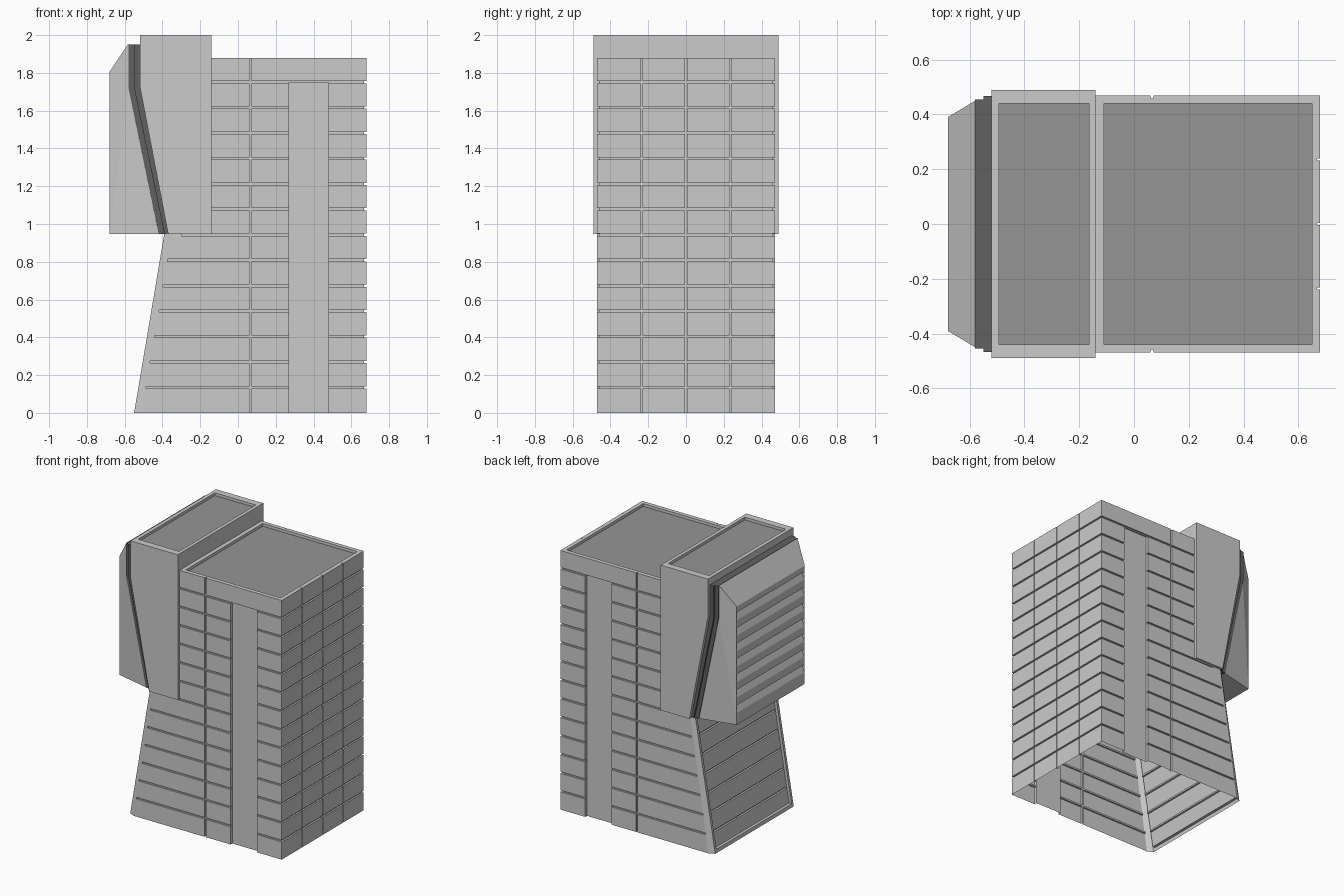
import bpy, bmesh

if "Cube" in bpy.data.objects:
    bpy.data.objects.remove(bpy.data.objects["Cube"])


def mesh_object(name, verts, faces, color=None):
    me = bpy.data.meshes.new(name)
    me.from_pydata(verts, [], faces)
    bm = bmesh.new()
    bm.from_mesh(me)
    bmesh.ops.recalc_face_normals(bm, faces=bm.faces)
    bm.to_mesh(me)
    bm.free()
    ob = bpy.data.objects.new(name, me)
    bpy.context.collection.objects.link(ob)
    if color:
        mat = bpy.data.materials.new(name)
        mat.diffuse_color = (color, color, color, 1)
        mat.use_nodes = True
        mat.node_tree.nodes["Principled BSDF"].inputs["Base Color"].default_value = mat.diffuse_color
        me.materials.append(mat)
    return ob


def loft(sections):
    """Verts and faces of a closed solid through equal-sized point loops."""
    n, m = len(sections[0]), len(sections)
    faces = [tuple(range(n)), tuple(range((m - 1) * n, m * n))]
    for k in range(m - 1):
        for i in range(n):
            j = (i + 1) % n
            faces.append((k * n + i, k * n + j, k * n + n + j, k * n + n + i))
    return [p for s in sections for p in s], faces


def prism_y(pts, y):
    return loft([[(x, s, z) for x, z in pts] for s in (-y, y)])


def prism_z(pts, z0, z1):
    return loft([[(x, y, z) for x, y in pts] for z in (z0, z1)])


def box(x0, x1, y0, y1, z0, z1):
    return prism_z([(x0, y0), (x1, y0), (x1, y1), (x0, y1)], z0, z1)


def cut(ob, solids):
    """Subtract a group of disjoint solids."""
    verts, faces = [], []
    for v, f in solids:
        o = len(verts)
        verts += v
        faces += [tuple(i + o for i in q) for q in f]
    cutter = mesh_object("cutter", verts, faces)
    mod = ob.modifiers.new("cut", 'BOOLEAN')
    mod.operation, mod.solver, mod.object = 'DIFFERENCE', 'EXACT', cutter
    dg = bpy.context.evaluated_depsgraph_get()
    me = bpy.data.meshes.new_from_object(ob.evaluated_get(dg))
    ob.modifiers.clear()
    ob.data = me
    bpy.data.objects.remove(cutter)


# Tower shell with a leaning, chamfered left side
def section(xl, rim, z):
    return [(xl, -.45, z), (xl + rim, -.47, z), (.68, -.47, z),
            (.68, .47, z), (xl + rim, .47, z), (xl, .45, z)]


def slope(z):
    return -.55 + .16 * z / .95


tower = mesh_object("tower", *loft([section(-.55, .042, 0), section(-.39, .025, .95),
                                    section(-.2, .025, 1.88)]))

# Slanted window recess, side niches, roof recess and vertical joints
z0, z1 = .025, .935
group = [prism_y([(slope(z0) - .05, z0), (slope(z0) + .02, z0),
                  (slope(z1) + .02, z1), (slope(z1) - .05, z1)], .43),
         box(-.11, .65, -.44, .44, 1.85, 1.95)]
for s in (-1, 1):
    a, b, c = sorted((s * .45, s * .5)), sorted((s * .458, s * .5)), 0
    group += [box(.27, .48, *a, -.1, 1.75), box(.061, .071, *b, -.1, 1.95)]
for y in (-.235, 0, .235):
    group.append(box(.668, .75, y - .004, y + .004, -.1, 1.95))
cut(tower, group)

# Horizontal joints wrapping round three sides, and on the slanted window
group = []
for k in range(1, 14):
    z = k * .1347
    xe = slope(z) + .04 if z < .93 else -.3
    group.append(prism_z([(xe, -.5), (.75, -.5), (.75, .5), (xe, .5), (xe, .458),
                          (.668, .458), (.668, -.458), (xe, -.458)], z - .006, z + .006))
    if z < .9:
        group.append(box(slope(z) - .03, slope(z) + .032, -.425, .425, z - .006, z + .006))
cut(tower, group)

# Open underside
bm = bmesh.new()
bm.from_mesh(tower.data)
low = [f for f in bm.faces if all(abs(v.co.z) < 1e-4 for v in f.verts)]
bmesh.ops.delete(bm, geom=low, context='FACES')
bm.to_mesh(tower.data)
bm.free()

# Taller upper block with roof recess
block = mesh_object("upper_block", *prism_y([(-.14, .947), (-.14, 2), (-.52, 2),
                                             (-.52, 1.73), (-.37, .947)], .49))
cut(block, [box(-.493, -.165, -.44, .44, 1.97, 2.1)])

# Dark roof decks
mesh_object("tower_roof", *box(-.11, .65, -.44, .44, 1.845, 1.86), .3)
mesh_object("block_roof", *box(-.493, -.165, -.44, .44, 1.965, 1.98), .3)

# Dark stepped joint between block and hood
for name, x, y in (("joint_outer", 0, .455), ("joint_inner", .03, .468)):
    mesh_object(name, *prism_y([(-.58 + x, 1.95), (-.51, 1.95), (-.51, 1.73), (-.36, .948),
                                (-.42 + x, .948), (-.58 + x, 1.72)], y), .12)

# Faceted hood with louvres
side = [(-.58, .45, 1.955), (-.58, .45, 1.72), (-.42, .45, .947),
        (-.68, .39, .947), (-.68, .39, 1.805)]
verts = side + [(x, -y, z) for x, y, z in side]
faces = [(i, (i + 1) % 5, (i + 1) % 5 + 5, i + 5) for i in range(5)]
for o in (0, 5):
    faces += [(o, o + 1, o + 4), (o + 1, o + 3, o + 4), (o + 1, o + 2, o + 3)]
hood = mesh_object("hood", verts, faces)
cut(hood, [prism_y([(-.70, z + .012), (-.655, z + .012), (-.68, z - .045), (-.70, z - .045)], .386)
           for z in [1.0775 + .1122 * k for k in range(7)]])
